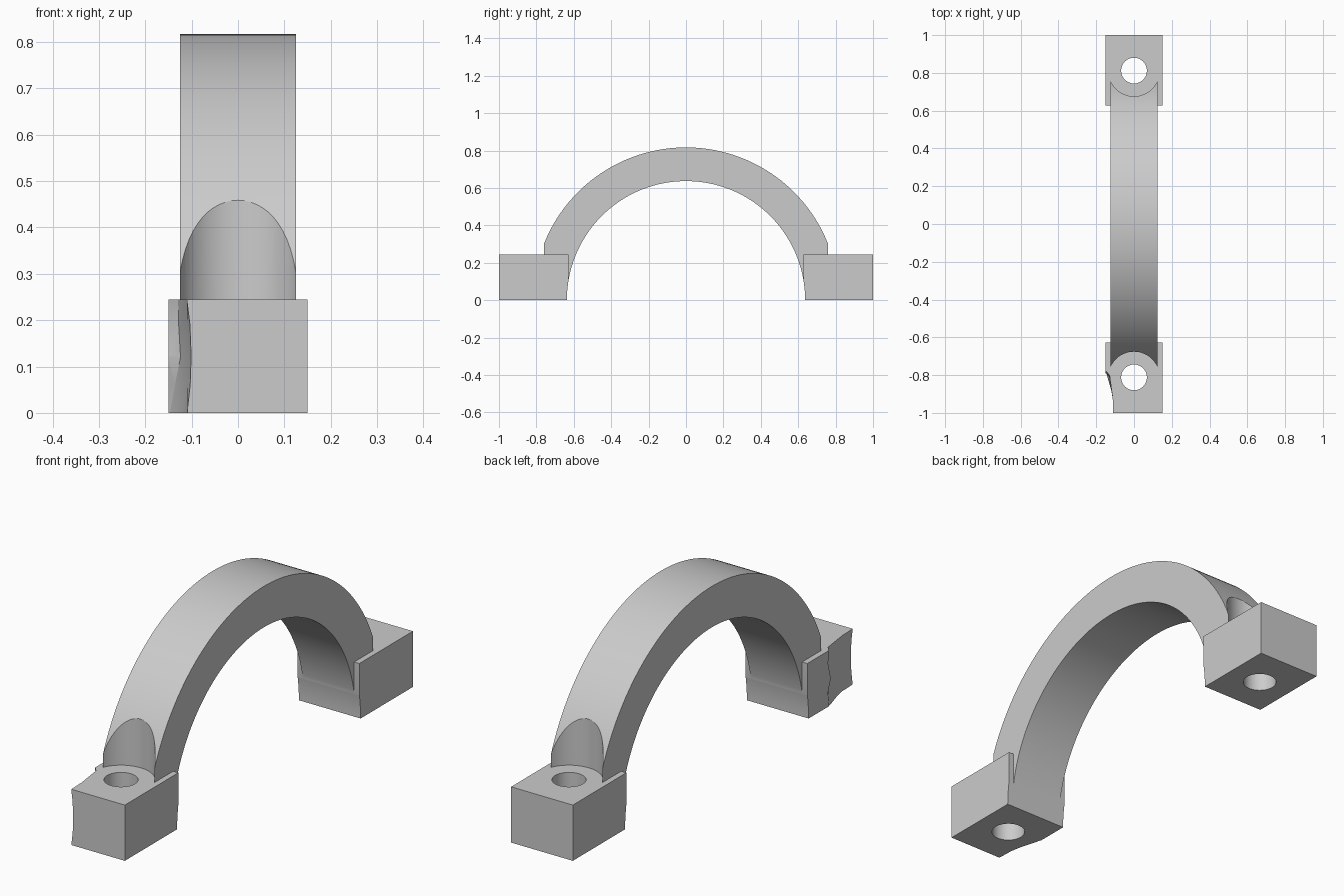
import bpy
import bmesh
import math
from mathutils import Matrix

if "Cube" in bpy.data.objects:
    bpy.data.objects.remove(bpy.data.objects["Cube"], do_unlink=True)

grey = bpy.data.materials.new("plain_grey")
grey.use_nodes = True
COLOUR = (0.6, 0.6, 0.6, 1)
grey.diffuse_color = COLOUR
grey.node_tree.nodes["Principled BSDF"].inputs["Base Color"].default_value = COLOUR

INNER_R, OUTER_R = 0.637, 0.817
ARCH_HALF, BLOCK_HALF, BLOCK_TOP = 0.125, 0.15, 0.245
BOLT_Y = 0.812


def finish(name, bm):
    bmesh.ops.recalc_face_normals(bm, faces=bm.faces[:])
    mesh = bpy.data.meshes.new(name)
    bm.to_mesh(mesh)
    bm.free()
    mesh.materials.append(grey)
    obj = bpy.data.objects.new(name, mesh)
    bpy.context.collection.objects.link(obj)
    return obj


def loft(name, rings):
    """Closed solid through matching rings of points."""
    bm = bmesh.new()
    loops = [[bm.verts.new(p) for p in ring] for ring in rings]
    n = len(loops[0])
    for a, b in zip(loops, loops[1:]):
        for i in range(n):
            j = (i + 1) % n
            bm.faces.new((a[i], a[j], b[j], b[i]))
    bm.faces.new(loops[0])
    bm.faces.new(loops[-1][::-1])
    return finish(name, bm)


def box(name, x0, x1, y0, y1, z0, z1):
    corners = ((x0, y0), (x1, y0), (x1, y1), (x0, y1))
    return loft(name, [[(x, y, z) for x, y in corners] for z in (z0, z1)])


def upright_cylinder(name, radius, y, z0, z1):
    turns = [2 * math.pi * i / 64 for i in range(64)]
    return loft(name, [[(radius * math.cos(t), y + radius * math.sin(t), z)
                        for t in turns] for z in (z0, z1)])


def combine(target, other, operation):
    mod = target.modifiers.new(operation, "BOOLEAN")
    mod.object, mod.operation, mod.solver = other, operation, "EXACT"
    with bpy.context.temp_override(object=target, active_object=target):
        bpy.ops.object.modifier_apply(modifier=mod.name)
    bpy.data.objects.remove(other, do_unlink=True)


# Solid half disc that becomes the arch
start = math.asin(0.05 / OUTER_R)
angles = [start + (math.pi - 2 * start) * i / 96 for i in range(97)]
clamp = loft("clamp_arch", [[(x, OUTER_R * math.cos(a), OUTER_R * math.sin(a))
                             for a in angles] for x in (-ARCH_HALF, ARCH_HALF)])

# Bolt head clearance, then foot blocks
for side in (-1, 1):
    combine(clamp, upright_cylinder("head_clearance", 0.136, side * BOLT_Y, 0.2, 0.9),
            "DIFFERENCE")
for side in (-1, 1):
    y0, y1 = sorted((side * 0.628, side))
    combine(clamp, box("foot_block", -BLOCK_HALF, BLOCK_HALF, y0, y1, 0, BLOCK_TOP), "UNION")

# Round opening through the arch
bm = bmesh.new()
bmesh.ops.create_cone(bm, cap_ends=True, segments=192, radius1=INNER_R, radius2=INNER_R,
                      depth=1, matrix=Matrix.Rotation(math.pi / 2, 4, "Y"))
combine(clamp, finish("opening", bm), "DIFFERENCE")

# Bolt holes
for side in (-1, 1):
    combine(clamp, upright_cylinder("bolt_hole", 0.068, side * BOLT_Y, -0.1, 0.4), "DIFFERENCE")

# Broken corner on the front foot
rings = []
for z, step, jag in ((-0.03, -0.147, 0.0), (0.06, -0.136, 0.012), (0.12, -0.124, -0.008),
                     (0.19, -0.128, 0.01), (0.28, -0.13, 0.0)):
    bulge = 0.012 * (1 - ((z - 0.12) / 0.15) ** 2)
    rings.append([(-0.2, -1.05, z), (-0.2, -0.78 + jag, z), (-0.152, -0.78 + jag, z),
                  (step, -0.805 + jag, z), (-0.114 + bulge * 0.5, -0.92 - jag, z),
                  (-0.109 + bulge, -1.05, z)])
chip = loft("broken_corner", rings)
bm = bmesh.new()
bm.from_mesh(chip.data)
bmesh.ops.triangulate(bm, faces=bm.faces[:])
bm.to_mesh(chip.data)
bm.free()
combine(clamp, chip, "DIFFERENCE")

# Smooth curved faces, crisp edges
bpy.ops.object.select_all(action="DESELECT")
clamp.select_set(True)
bpy.context.view_layer.objects.active = clamp
bpy.ops.object.shade_smooth_by_angle(angle=math.radians(20))
